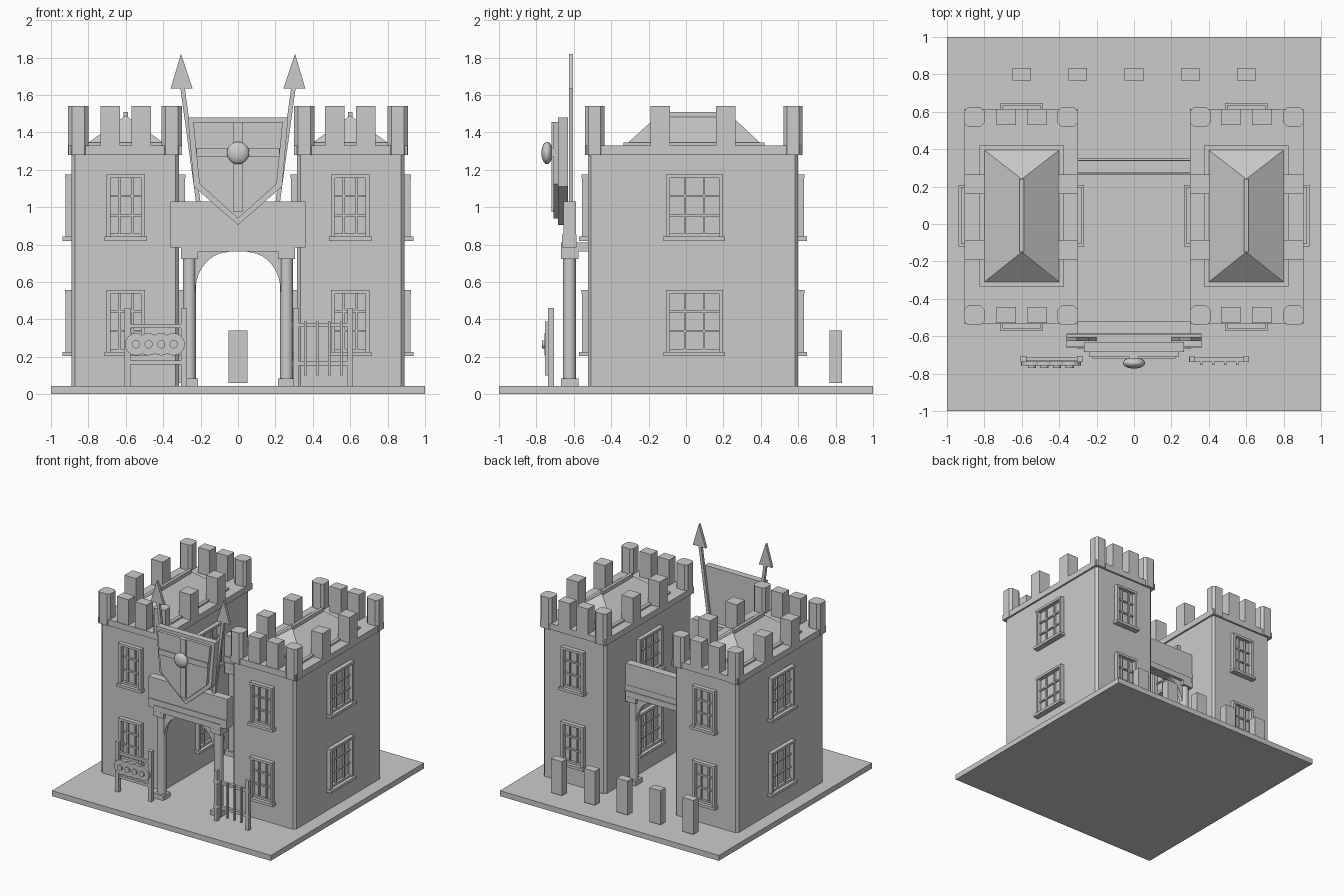
import bpy, bmesh, math
from mathutils import Matrix, Vector

old = bpy.data.objects.get("Cube")
if old:
    bpy.data.objects.remove(old, do_unlink=True)

stone = bpy.data.materials.new("stone grey")
stone.use_nodes = True
GREY = (0.6, 0.6, 0.6, 1)
stone.diffuse_color = GREY
stone.node_tree.nodes["Principled BSDF"].inputs["Base Color"].default_value = GREY


def finish(name, bm):
    bmesh.ops.recalc_face_normals(bm, faces=bm.faces)
    mesh = bpy.data.meshes.new(name)
    bm.to_mesh(mesh)
    bm.free()
    mesh.materials.append(stone)
    ob = bpy.data.objects.new(name, mesh)
    bpy.context.collection.objects.link(ob)
    return ob


def add_box(bm, x, y, z, chamfer=0):
    """Box from three (low, high) ranges, optionally with chamfered upright edges."""
    size = [r[1] - r[0] for r in (x, y, z)]
    mid = [(r[0] + r[1]) / 2 for r in (x, y, z)]
    mat = Matrix.Translation(mid) @ Matrix.Diagonal((*size, 1))
    verts = bmesh.ops.create_cube(bm, size=1, matrix=mat)["verts"]
    if chamfer:
        edges = {e for v in verts for e in v.link_edges}
        upright = [e for e in edges if abs(e.verts[0].co.z - e.verts[1].co.z) > 0.01]
        bmesh.ops.bevel(bm, geom=upright, offset=chamfer, segments=1, affect='EDGES')


def box(name, x, y, z, chamfer=0):
    bm = bmesh.new()
    add_box(bm, x, y, z, chamfer)
    return finish(name, bm)


def add_plate(bm, points, y0, y1):
    """Outline in x, z pushed from y0 to y1."""
    face = bm.faces.new([bm.verts.new((x, y0, z)) for x, z in points])
    out = bmesh.ops.extrude_face_region(bm, geom=[face])["geom"]
    moved = [g for g in out if isinstance(g, bmesh.types.BMVert)]
    bmesh.ops.translate(bm, verts=moved, vec=(0, y1 - y0, 0))


def plate(name, points, y0, y1):
    bm = bmesh.new()
    add_plate(bm, points, y0, y1)
    return finish(name, bm)


def circle(cx, cz, r, n):
    return [(cx + r * math.cos(math.tau * i / n), cz + r * math.sin(math.tau * i / n))
            for i in range(n)]


def window(name, place, angle, w, z0):
    """Frame, sill and glazing bars facing -y, then turned into place."""
    bm = bmesh.new()
    h, t, top = w / 2, 0.022, 0.335
    for s in (-1, 1):
        add_box(bm, sorted((s * h, s * (h - t))), (-0.032, 0.01), (0.02, top))
    add_box(bm, (-h, h), (-0.034, 0.01), (top, top + 0.02))
    add_box(bm, (-h - 0.012, h + 0.012), (-0.048, 0.01), (0, 0.022))
    add_box(bm, (-h + t, h - t), (-0.02, 0.01), (0.022, 0.04))
    for i in (1, 2):
        x = -h + w * i / 3
        add_box(bm, (x - 0.006, x + 0.006), (-0.015, 0.01), (0.02, top))
        z = 0.03 + 0.105 * i
        add_box(bm, (-h + t, h - t), (-0.013, 0.01), (z - 0.006, z + 0.006))
    bm.transform(Matrix.Translation((*place, z0)) @ Matrix.Rotation(angle, 4, 'Z'))
    finish(name, bm)


# Ground slab
box("ground_slab", (-1, 1), (-1, 1), (0, 0.045))

# Two towers
for side, s in (("right", -1), ("left", 1)):
    def span(a, b):
        return tuple(sorted((s * a, s * b)))

    box(side + "_tower_wall", span(0.315, 0.89), (-0.525, 0.60), (0.045, 1.29), 0.018)
    box(side + "_parapet", span(0.30, 0.905), (-0.535, 0.615), (1.28, 1.33))

    # Battlements
    bm = bmesh.new()
    xs = [0.30, 0.465, 0.63, 0.80]
    ys = [-0.54, -0.19, 0.16, 0.52]
    for i, x in enumerate(xs):
        for j, y in enumerate(ys):
            corner = i in (0, 3) and j in (0, 3)
            if corner:
                add_box(bm, span(x, x + 0.108), (y, y + 0.103), (1.28, 1.54), 0.02)
            elif i in (0, 3):
                add_box(bm, span(x, x + 0.105), (y, y + 0.105), (1.32, 1.54))
            elif j in (0, 3):
                add_box(bm, span(x, x + 0.105), (y + 0.01, y + 0.095), (1.32, 1.54))
    finish(side + "_battlements", bm)

    # Hipped roof on an eave slab, with a ridge cap
    box(side + "_roof_eave", span(0.375, 0.825), (-0.335, 0.42), (1.33, 1.345))
    bm = bmesh.new()
    base = [bm.verts.new((s * x, y, 1.345)) for x, y in
            ((0.4, -0.31), (0.8, -0.31), (0.8, 0.395), (0.4, 0.395))]
    front = bm.verts.new((s * 0.6, -0.15, 1.49))
    back = bm.verts.new((s * 0.6, 0.24, 1.49))
    a, b, c, d = base
    for f in ((a, b, front), (b, c, back, front), (c, d, back), (d, a, front, back), (d, c, b, a)):
        bm.faces.new(f)
    finish(side + "_roof", bm)
    box(side + "_ridge_cap", span(0.588, 0.612), (-0.15, 0.24), (1.475, 1.51))

    # Windows on all four walls, two storeys
    for level, z in (("lower", 0.203), ("upper", 0.82)):
        tag = side + "_" + level
        window(tag + "_front_window", (s * 0.6, -0.525), 0, 0.205, z)
        window(tag + "_back_window", (s * 0.6, 0.60), math.pi, 0.205, z)
        window(tag + "_outer_window", (s * 0.89, 0.045), s * math.pi / 2, 0.305, z)
        window(tag + "_inner_window", (s * 0.315, 0.045), -s * math.pi / 2, 0.305, z)

# Front and back gateways: columns, curved braces, beams
for side, y in (("front", -0.622), ("back", 0.307)):
    wide = 0.36 if side == "front" else 0.32
    box(side + "_beam", (-wide, wide), (y - 0.033, y + 0.033), (0.785, 1.03))
    box(side + "_beam_band", (-wide, wide), (y - 0.04, y + 0.036), (0.785, 0.855))
    inner = -0.52 if side == "front" else y + 0.045
    box(side + "_lintel", (-0.305, 0.305), (y - 0.045, inner), (0.762, 0.81))
    for s, part in ((-1, "right"), (1, "left")):
        tag = side + "_" + part
        cx = s * 0.26
        box(tag + "_column_base", (cx - 0.046, cx + 0.046), (y - 0.046, y + 0.046), (0.045, 0.083))
        box(tag + "_column_capital", (cx - 0.046, cx + 0.046), (y - 0.046, y + 0.046), (0.722, 0.765))
        bm = bmesh.new()
        bmesh.ops.create_cone(bm, cap_ends=True, segments=24, radius1=0.035, radius2=0.035,
                              depth=0.66, matrix=Matrix.Translation((cx, y, 0.4)))
        shaft = finish(tag + "_column", bm)
        for p in shaft.data.polygons:
            p.use_smooth = abs(p.normal.z) < 0.5
        arc = [(s * (0.05 + 0.178 * math.cos(t * math.pi / 20)),
                0.55 + 0.21 * math.sin(t * math.pi / 20)) for t in range(11)]
        plate(tag + "_arch_brace", arc + [(s * 0.05, 0.765), (s * 0.26, 0.765), (s * 0.26, 0.55)],
              y - 0.018, y + 0.018)

# Shield with cross and boss
def shield(top, half, low, shoulder, point):
    return [(-half, top), (half, top), (low, shoulder), (0, point), (-low, shoulder)]


plate("shield_back", shield(1.48, 0.268, 0.236, 1.11, 0.905), -0.685, -0.63)
plate("shield_face", shield(1.455, 0.24, 0.207, 1.125, 0.94), -0.709, -0.68)
box("shield_cross_upright", (-0.025, 0.025), (-0.72, -0.70), (0.975, 1.455))
box("shield_cross_bar", (-0.222, 0.222), (-0.718, -0.70), (1.27, 1.315))
bm = bmesh.new()
bmesh.ops.create_uvsphere(bm, u_segments=24, v_segments=12, radius=0.06,
                          matrix=Matrix.Translation((0, -0.743, 1.29)) @ Matrix.Diagonal((1, 0.5, 1, 1)))
boss = finish("shield_boss", bm)
for p in boss.data.polygons:
    p.use_smooth = True

# Spears behind the shield
for s, part in ((-1, "right"), (1, "left")):
    plate(part + "_spear_shaft", [(s * x, z) for x, z in
          ((0.19, 0.95), (0.214, 0.95), (0.31, 1.65), (0.286, 1.65))], -0.625, -0.603)
    plate(part + "_spear_head", [(s * x, z) for x, z in
          ((0.243, 1.635), (0.36, 1.635), (0.305, 1.82))], -0.625, -0.603)

# Notice stand: posts, rails, lobed board and discs
bm = bmesh.new()
for x in (-0.59, -0.29):
    add_box(bm, (x - 0.016, x + 0.016), (-0.738, -0.705), (0.045, 0.46))
for z in (0.17, 0.365):
    add_box(bm, (-0.59, -0.29), (-0.732, -0.712), (z - 0.011, z + 0.011))
finish("notice_stand", bm)
bm = bmesh.new()
for i in range(4):
    x = -0.545 + i * 0.067
    add_plate(bm, circle(x, 0.267, 0.06, 16), -0.757, -0.735)
add_box(bm, (-0.545, -0.344), (-0.756, -0.736), (0.217, 0.317))
finish("notice_board", bm)
bm = bmesh.new()
for i in range(4):
    add_plate(bm, circle(-0.545 + i * 0.067, 0.267, 0.022, 14), -0.77, -0.75)
finish("notice_discs", bm)

# Picket fence
bm = bmesh.new()
for x in (0.31, 0.60):
    add_box(bm, (x - 0.014, x + 0.014), (-0.738, -0.705), (0.045, 0.46))
for z in (0.165, 0.37):
    add_box(bm, (0.295, 0.615), (-0.738, -0.712), (z - 0.012, z + 0.012))
for i in range(4):
    x = 0.36 + i * 0.064
    add_box(bm, (x - 0.007, x + 0.007), (-0.754, -0.735), (0.1, 0.39))
finish("picket_fence", bm)

# Bollards along the back
bm = bmesh.new()
for i in range(-2, 3):
    add_box(bm, (i * 0.3 - 0.05, i * 0.3 + 0.05), (0.767, 0.833), (0.06, 0.34))
finish("back_bollards", bm)
